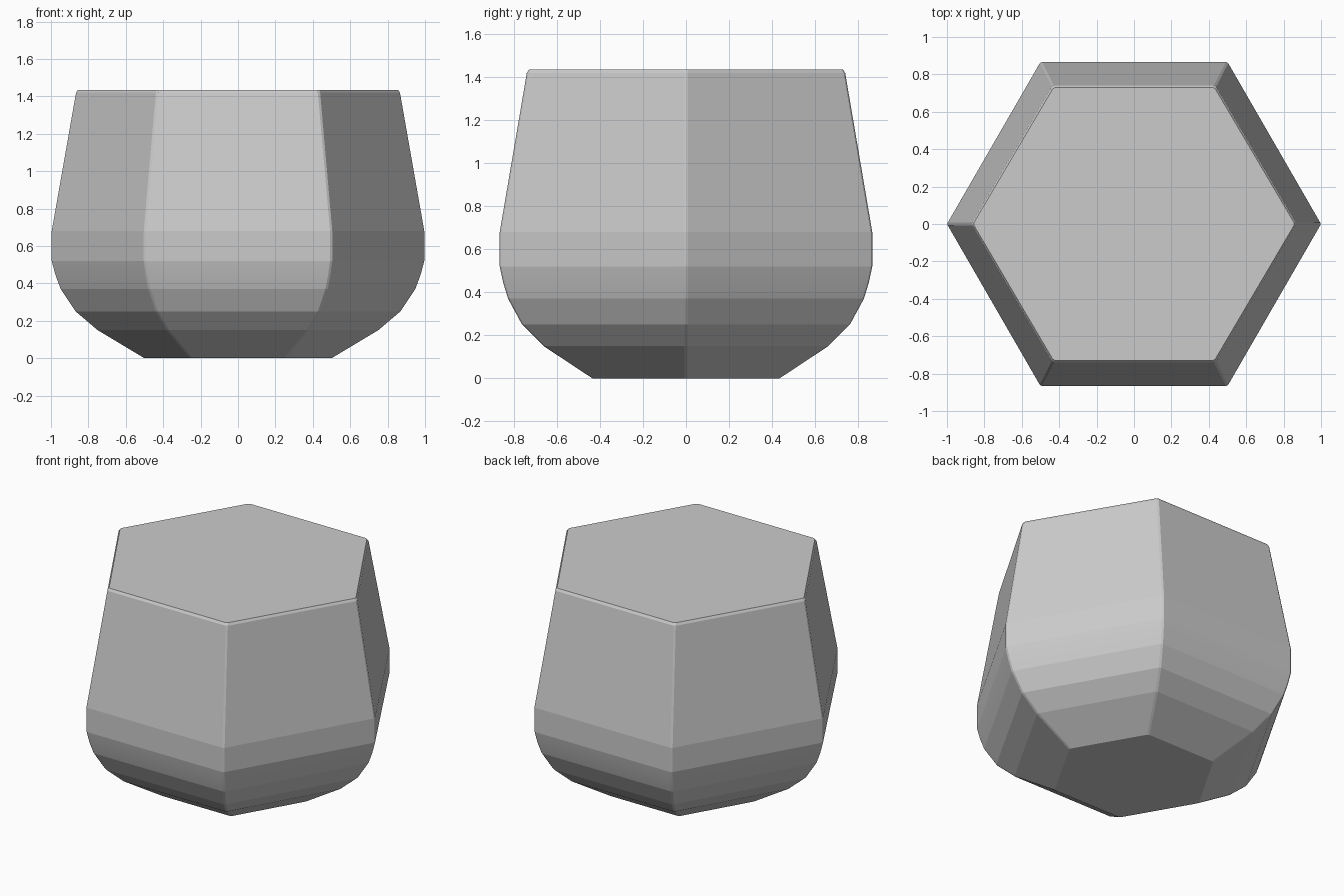
import bpy, bmesh

if "Cube" in bpy.data.objects:
    bpy.data.objects.remove(bpy.data.objects["Cube"])

# Profile of the pot: (corner radius in x, flat-side distance in y, height)
PROFILE = [
    (0.505, 0.435, 0.0),
    (0.755, 0.662, 0.15),
    (0.872, 0.762, 0.25),
    (0.952, 0.827, 0.37),
    (0.98, 0.85, 0.445),
    (1.0, 0.866, 0.52),
    (1.0, 0.866, 0.68),
    (0.87, 0.74, 1.42),
    (0.86, 0.73, 1.435),
]


def hexagon(bm, r, a, z):
    """Ring of six corners, pointing along x."""
    pts = [(r, 0), (r / 2, a), (-r / 2, a), (-r, 0), (-r / 2, -a), (r / 2, -a)]
    return [bm.verts.new((x, y, z)) for x, y in pts]


# Closed hexagonal body with a rounded lower belly
bm = bmesh.new()
rings = [hexagon(bm, *p) for p in PROFILE]
for low, high in zip(rings, rings[1:]):
    for i in range(6):
        j = (i + 1) % 6
        bm.faces.new((low[i], low[j], high[j], high[i]))
bm.faces.new(rings[0][::-1])
bm.faces.new(rings[-1])

# Slightly soften the six upright corners
upright = [e for e in bm.edges
           if abs(e.verts[0].co.z - e.verts[1].co.z) > 0.01]
bmesh.ops.bevel(bm, geom=upright, offset=0.008, segments=1, affect='EDGES')
bmesh.ops.recalc_face_normals(bm, faces=bm.faces)

mesh = bpy.data.meshes.new("hexagonal_pot")
bm.to_mesh(mesh)
bm.free()
pot = bpy.data.objects.new("hexagonal_pot", mesh)
bpy.context.collection.objects.link(pot)

# Smooth only the shallow belly bands
bpy.context.view_layer.objects.active = pot
pot.select_set(True)
bpy.ops.object.shade_smooth_by_angle(angle=0.14)
